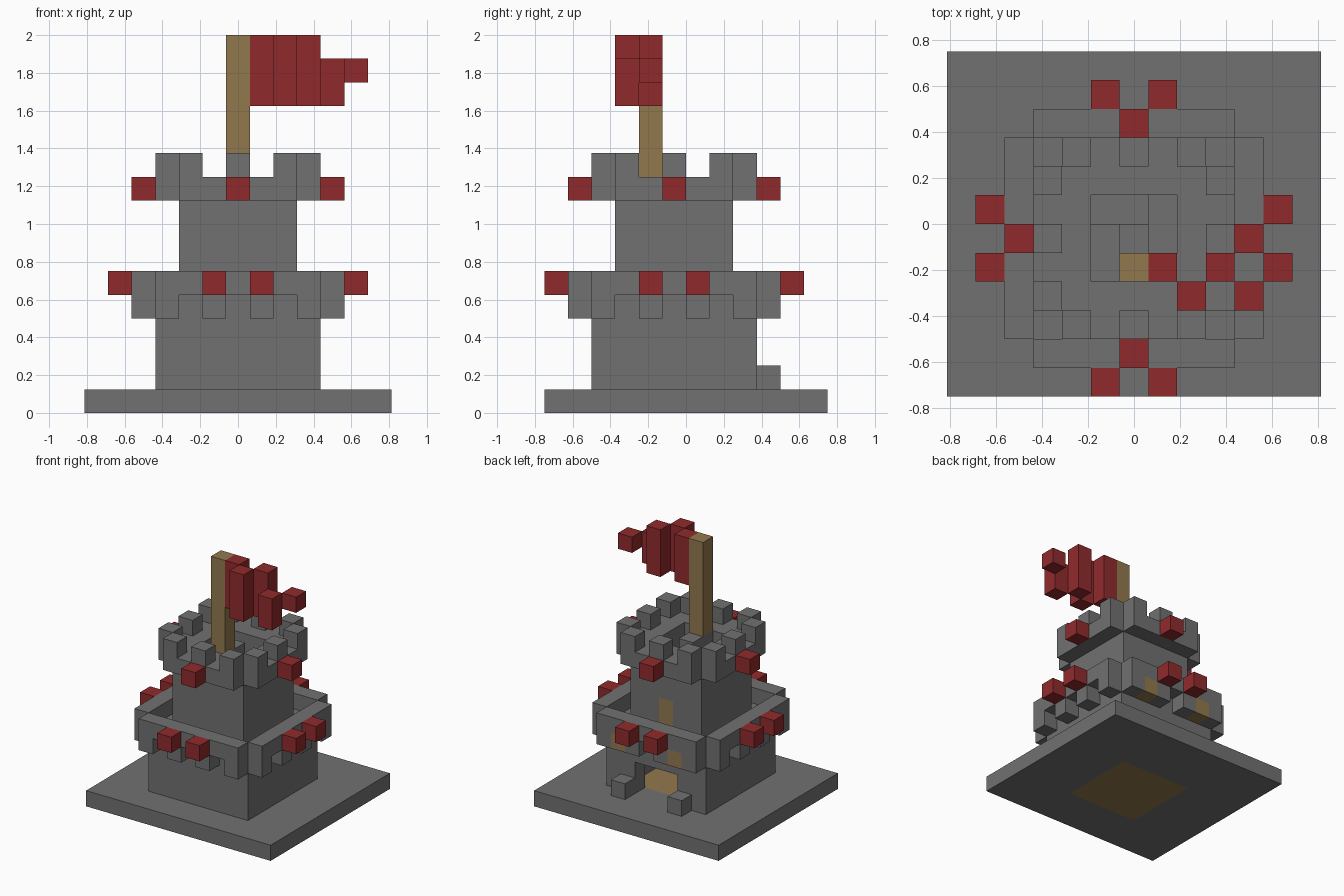
import bpy
import bmesh
from mathutils import Vector

if "Cube" in bpy.data.objects:
    bpy.data.objects.remove(bpy.data.objects["Cube"])

U = 0.125                                  # size of one block
SHIFT = Vector((-0.5, -1.0, 0.0))          # tower axis sits half a block forward


def material(name, rgb):
    m = bpy.data.materials.new(name)
    m.use_nodes = True
    m.diffuse_color = (*rgb, 1)
    m.node_tree.nodes["Principled BSDF"].inputs["Base Color"].default_value = (*rgb, 1)
    return m


STONE = material("grey stone", (0.165, 0.165, 0.165))
CLOTH = material("red cloth", (0.28, 0.023, 0.025))
WOOD = material("brown wood", (0.29, 0.19, 0.077))


def block(x0, x1, y0, y1, z0, z1):
    """All block cells in an inclusive range."""
    return {(x, y, z) for x in range(x0, x1 + 1)
            for y in range(y0, y1 + 1) for z in range(z0, z1 + 1)}


def square(r, z0, z1):
    return block(-r, r, -r, r, z0, z1)


def four_sides(r, offsets, z0, z1):
    """Repeat cells at distance r on each side of the tower."""
    out = set()
    for o in offsets:
        for x, y in ((o, -r), (o, r), (-r, o), (r, o)):
            out |= block(x, x, y, y, z0, z1)
    return out


parts = []


def part(name, mat, cells):
    parts.append((name, mat, cells))


# Ground slab with a wooden floor let into it
floor = square(2, 0, 0)
part("base_slab", STONE, block(-6, 6, -5, 6, 0, 0) - floor)
part("wooden_floor", WOOD, floor)

# Hollow lower tower with an open doorway at the back
doorway = block(-1, 1, 3, 3, 1, 2)
part("lower_tower", STONE, square(3, 1, 4) - square(2, 1, 3) - doorway)
part("door_posts", STONE, {(-2, 4, 1), (2, 4, 1)})

# Balcony parapet on brackets, with wooden infill at the back
part("parapet", STONE, four_sides(4, range(-3, 4), 5, 5))
part("parapet_brackets", STONE, four_sides(4, (-3, -1, 1, 3), 4, 4))
part("wooden_infill", WOOD, {(-2, 4, 4), (2, 4, 4)})

# Upper tower with a balcony door
balcony_door = block(0, 0, 2, 2, 5, 6)
part("upper_tower", STONE, square(2, 5, 9) - square(1, 5, 9) - balcony_door)
part("balcony_door", WOOD, balcony_door)

# Winding stair in the stairwell around a central column
stair = block(0, 0, -1, 0, 5, 9)
steps = [(-1, -1), (-1, 0), (-1, 1), (0, 1), (1, 1), (1, 0), (1, -1)]
for n, (x, y) in enumerate(steps):
    stair |= block(x, x, y, y, 5, max(5, 8 - n // 2))
part("winding_stair", STONE, stair)

# Crown and merlons
part("crown", STONE, four_sides(3, range(-2, 3), 9, 9))
part("merlons", STONE, four_sides(3, (-2, 0, 2), 10, 10))

# Red banners hung on both rings
part("lower_banners", CLOTH, four_sides(5, (-1, 1), 5, 5))
part("upper_banners", CLOTH, four_sides(4, (0,), 9, 9))

# Flagpole and waving flag
part("flagpole", WOOD, block(0, 0, -1, -1, 10, 15))
flag = set()
for x, (low, high) in enumerate(((13, 15), (13, 15), (13, 15), (13, 14), (14, 14)), 1):
    y = -1 if x % 2 else -2
    flag |= block(x, x, y, y, low, high)
part("flag", CLOTH, flag)

solid = set().union(*(cells for _, _, cells in parts))


def build(name, mat, cells):
    """Skin the exposed sides of the cells."""
    bm = bmesh.new()
    for cell in sorted(cells):
        for axis in range(3):
            for sign in (-1, 1):
                step = [0, 0, 0]
                step[axis] = sign
                if tuple(c + s for c, s in zip(cell, step)) in solid:
                    continue
                u, v = (axis + 1) % 3, (axis + 2) % 3
                corners = []
                for du, dv in ((0, 0), (1, 0), (1, 1), (0, 1)):
                    p = Vector(cell) + SHIFT
                    p[axis] += sign > 0
                    p[u] += du
                    p[v] += dv
                    corners.append(bm.verts.new(p * U))
                bm.faces.new(corners if sign > 0 else corners[::-1])
    bmesh.ops.remove_doubles(bm, verts=bm.verts[:], dist=0.001)
    mesh = bpy.data.meshes.new(name)
    bm.to_mesh(mesh)
    bm.free()
    mesh.materials.append(mat)
    bpy.context.collection.objects.link(bpy.data.objects.new(name, mesh))


for entry in parts:
    build(*entry)
